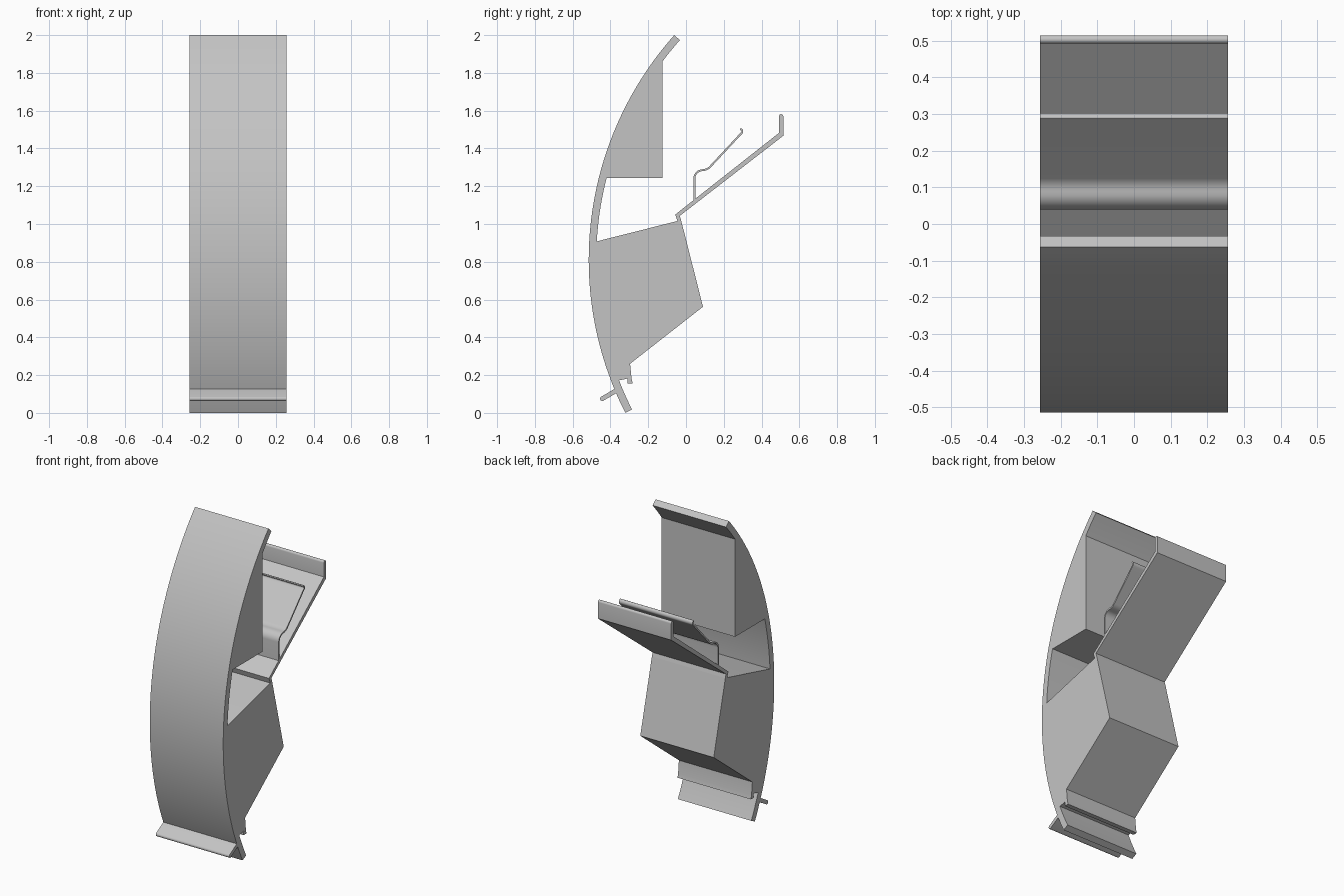
import bpy
import bmesh
from math import radians, sin, cos, asin, acos, pi
from mathutils import Vector

if "Cube" in bpy.data.objects:
    bpy.data.objects.remove(bpy.data.objects["Cube"])

HALF_WIDTH = 0.257
CENTRE = Vector((1.275, 0.81))   # centre of the curved wall, as (y, z)
OUTER, INNER = 1.79, 1.75

grey = bpy.data.materials.new("plain grey")
grey.use_nodes = True
grey.diffuse_color = (0.55, 0.55, 0.55, 1)
grey.node_tree.nodes["Principled BSDF"].inputs["Base Color"].default_value = grey.diffuse_color


def arc(centre, radius, start, end, steps):
    """Points on an arc, angles in radians."""
    angles = [start + (end - start) * i / steps for i in range(steps + 1)]
    return [Vector(centre) + radius * Vector((cos(a), sin(a))) for a in angles]


def at_height(z, radius=INNER):
    """Angle on the wall at a given height."""
    return pi - asin((z - CENTRE.y) / radius)


def ribbon(path, thickness):
    """Closed outline of constant thickness around an open path, with round ends."""
    path = [Vector(p) for p in path]
    sides = []
    for i, p in enumerate(path):
        before = (p - path[i - 1]).normalized() if i else None
        after = (path[i + 1] - p).normalized() if i < len(path) - 1 else None
        along = ((before or after) + (after or before)).normalized()
        normal = Vector((-along.y, along.x))
        scale = 1 / max(0.5, along.dot(after or before))
        sides.append(normal * scale * thickness / 2)
    end = path[-1] - path[-2]
    angle = Vector((1, 0)).angle_signed(end) * -1
    cap = arc(path[-1], thickness / 2, angle + pi / 2, angle - pi / 2, 8)
    left = [p + s for p, s in zip(path[:-1], sides)]
    right = [p - s for p, s in zip(path[:-1], sides)]
    return left + cap + right[::-1]


def extrude(name, outline):
    """Extrude a side outline across the full width."""
    bm = bmesh.new()
    face = bm.faces.new([bm.verts.new((-HALF_WIDTH, p[0], p[1])) for p in outline])
    new = bmesh.ops.extrude_face_region(bm, geom=[face])["geom"]
    moved = [v for v in new if isinstance(v, bmesh.types.BMVert)]
    bmesh.ops.translate(bm, verts=moved, vec=(2 * HALF_WIDTH, 0, 0))
    bmesh.ops.recalc_face_normals(bm, faces=bm.faces)
    mesh = bpy.data.meshes.new(name)
    bm.to_mesh(mesh)
    bm.free()
    mesh.materials.append(grey)
    obj = bpy.data.objects.new(name, mesh)
    bpy.context.collection.objects.link(obj)
    bpy.ops.object.select_all(action="DESELECT")
    obj.select_set(True)
    bpy.context.view_layer.objects.active = obj
    bpy.ops.object.shade_smooth_by_angle(angle=radians(25))
    return obj


# Curved wall with the upper and lower blocks and the bottom catch behind it
top, bottom = at_height(2.0, OUTER), at_height(0.0, OUTER)
block_back = -0.124
block_top = 2 * pi - acos((block_back - CENTRE.x) / INNER)
block_top = 2 * pi - block_top
body = arc(CENTRE, OUTER, bottom, top, 64)
body += arc(CENTRE, INNER, top, block_top, 6)
body += [(block_back, 1.244)]
body += arc(CENTRE, INNER, at_height(1.244), at_height(0.908), 14)
body += [(-0.045, 1.016), (-0.026, 1.02), (0.09, 0.562), (-0.296, 0.26),
         (-0.288, 0.18), (-0.282, 0.155), (-0.311, 0.155), (-0.309, 0.182)]
body += arc(CENTRE, INNER, at_height(0.172), bottom, 8)
extrude("curved_body", body)

# Sloping arm with a neck at its foot and an upright rim
arm = [(-0.045, 1.016), (-0.057, 1.05), (0.492, 1.482)]
arm += arc((0.5035, 1.57), 0.0115, pi, 0, 8)
arm += [(0.515, 1.467), (-0.033, 1.043), (-0.026, 1.02)]
extrude("sloping_arm", arm)

# Thin bent spring on the arm
spring = [(0.044, 1.118)]
spring += arc((0.089, 1.24), 0.045, pi, pi * 0.58, 8)
spring += arc((0.085, 1.345), 0.06, -pi * 0.48, -pi * 0.25, 8)
spring += [(0.288, 1.475)]
spring += arc((0.285, 1.49), 0.013, -pi * 0.2, pi * 0.35, 6)
extrude("bent_spring", ribbon(spring, 0.01))

# Small lip on the front near the bottom
extrude("front_lip", ribbon([(-0.365, 0.121), (-0.443, 0.075)], 0.024))
